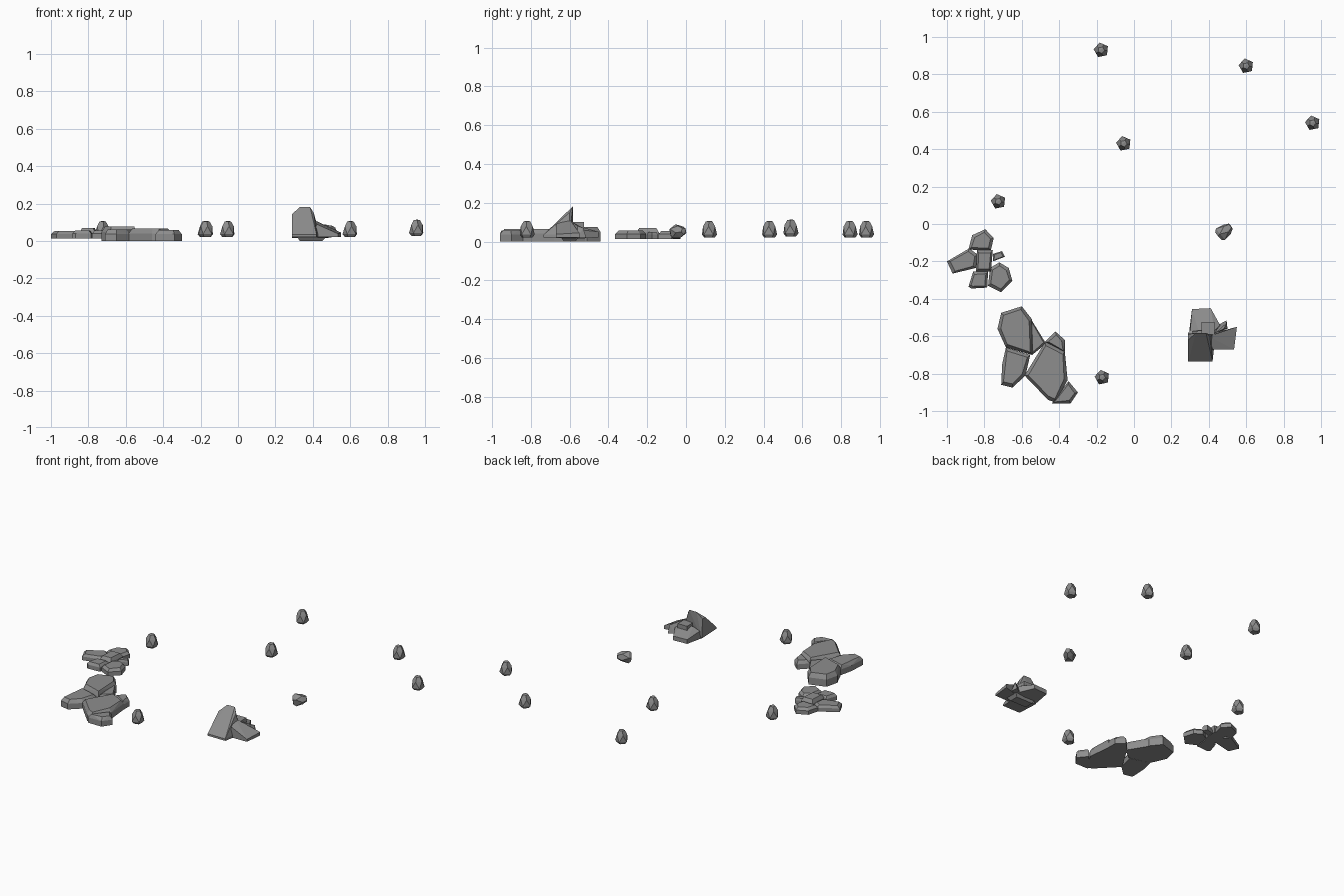
import bpy, bmesh, math
from mathutils import Vector, Matrix


def material(name, v):
    m = bpy.data.materials.new(name)
    m.diffuse_color = (v, v, v, 1)
    return m


STONE = material("grey stone", 0.27)


def hull(name, points, matrix=None):
    """Flat-faced convex stone around the points."""
    bm = bmesh.new()
    for p in points:
        bm.verts.new(p)
    res = bmesh.ops.convex_hull(bm, input=bm.verts)
    junk = [v for v in bm.verts if not v.link_faces]
    bmesh.ops.delete(bm, geom=junk, context='VERTS')
    bmesh.ops.dissolve_limit(bm, angle_limit=math.radians(2), verts=bm.verts, edges=bm.edges)
    bmesh.ops.recalc_face_normals(bm, faces=bm.faces)
    me = bpy.data.meshes.new(name)
    bm.to_mesh(me)
    bm.free()
    me.materials.append(STONE)
    ob = bpy.data.objects.new(name, me)
    bpy.context.collection.objects.link(ob)
    if matrix:
        ob.matrix_world = matrix
    return ob


def slab(name, outline, z0, z1, bevel):
    """Low paving stone: straight sides, chamfered top rim."""
    c = sum((Vector(p) for p in outline), Vector((0, 0))) / len(outline)
    pts = []
    for p in outline:
        d = Vector(p) - c
        inner = c + d * max(0.4, 1 - bevel / d.length)
        pts += [(*p, z0), (*p, z0 + (z1 - z0) * 0.62), (*inner, z1)]
    hull(name, pts)


# Large flat rock cluster
for i, (h, b, o) in enumerate([
    (0.076, 0.018, [(-.73, -.56), (-.71, -.475), (-.60, -.44), (-.545, -.51), (-.545, -.70), (-.685, -.66)]),
    (0.058, 0.015, [(-.55, -.51), (-.47, -.64), (-.545, -.70)]),
    (0.060, 0.020, [(-.685, -.66), (-.555, -.70), (-.58, -.81), (-.65, -.875), (-.71, -.86), (-.705, -.75)]),
    (0.066, 0.020, [(-.585, -.81), (-.475, -.63), (-.37, -.68), (-.355, -.835), (-.42, -.955), (-.46, -.94)]),
    (0.058, 0.018, [(-.35, -.84), (-.30, -.90), (-.34, -.96), (-.44, -.96)]),
    (0.055, 0.018, [(-.475, -.63), (-.42, -.575), (-.37, -.62), (-.37, -.69)]),
]):
    slab(f"large_flat_rock_{i + 1}", o, 0.0, h, b)

# Small flat rock cluster
for i, (h, b, o) in enumerate([
    (0.070, 0.018, [(-.84, -.14), (-.755, -.14), (-.765, -.255), (-.845, -.255)]),
    (0.054, 0.018, [(-.885, -.135), (-.865, -.06), (-.795, -.028), (-.75, -.075), (-.765, -.14), (-.84, -.14)]),
    (0.052, 0.018, [(-1, -.20), (-.88, -.13), (-.835, -.165), (-.845, -.235), (-.97, -.265)]),
    (0.056, 0.016, [(-.885, -.335), (-.86, -.255), (-.78, -.255), (-.785, -.34), (-.87, -.345)]),
    (0.056, 0.018, [(-.78, -.33), (-.77, -.235), (-.72, -.205), (-.67, -.235), (-.65, -.305), (-.71, -.365)]),
    (0.050, 0.010, [(-.755, -.16), (-.705, -.145), (-.69, -.175), (-.755, -.20)]),
]):
    slab(f"small_flat_rock_{i + 1}", o, 0.012, h, b)

# Broken boulder: tall split wedge, its slope facing the front
hull("boulder_tall_wedge", [
    (.29, -.735, .022), (.42, -.735, .022), (.435, -.60, .015), (.29, -.58, .015),
    (.29, -.735, .035), (.42, -.735, .035), (.29, -.62, .143), (.29, -.59, .143),
    (.33, -.583, .182), (.385, -.583, .182), (.405, -.60, .15), (.435, -.60, .04)])
# Right fragment sloping down to the right
hull("boulder_right_wedge", [
    (.41, -.67, .02), (.535, -.67, .022), (.55, -.55, .022), (.40, -.59, .015),
    (.42, -.67, .09), (.535, -.67, .038), (.55, -.55, .045), (.40, -.60, .115)])
# Back fragment sloping down to the rear
hull("boulder_back_wedge", [
    (.295, -.575, .015), (.31, -.455, .022), (.41, -.45, .022), (.465, -.55, .015),
    (.30, -.575, .065), (.31, -.455, .05), (.41, -.45, .05), (.46, -.54, .06), (.345, -.57, .085),
    (.43, -.57, .085)])
# Splinters and the hidden foot in the middle
hull("boulder_block", [(x, y, z) for x in (.36, .43) for y in (-.59, -.525) for z in (.02, .1)])
hull("boulder_splinter", [
    (.43, -.58, .02), (.50, -.56, .02), (.495, -.515, .02), (.45, -.54, .02),
    (.44, -.58, .095), (.495, -.53, .07), (.48, -.56, .08)])
hull("boulder_foot", [(.33, -.63, 0), (.45, -.63, 0), (.45, -.57, 0), (.33, -.57, 0),
                      (.31, -.65, .03), (.48, -.65, .03), (.48, -.55, .03), (.31, -.55, .03)])

# Scattered pebbles: five-sided, slightly twisted upright stones
PEBBLE = [(0.005 * math.cos(1), 0.005, 0.087)]
for r, z, tw in ((.028, 0, 0), (.041, .016, 0), (.033, .058, 36), (.018, .084, 36)):
    for k in range(5):
        a = math.radians(72 * k + tw + 30)
        PEBBLE.append((r * math.cos(a), r * math.sin(a), z))

for i, (x, y, z) in enumerate([(-.175, .93, .02), (.60, .845, .02), (.955, .54, .027), (-.055, .43, .02),
                               (-.725, .12, .02), (-.17, -.82, .02)]):
    hull(f"pebble_{i + 1}", PEBBLE, Matrix.Translation((x, y, z)))
# One pebble lying on its side
hull("fallen_pebble", PEBBLE, Matrix.Translation((.452, -.065, .047))
     @ Matrix.Rotation(math.radians(40), 4, 'Z') @ Matrix.Rotation(math.radians(85), 4, 'Y'))
